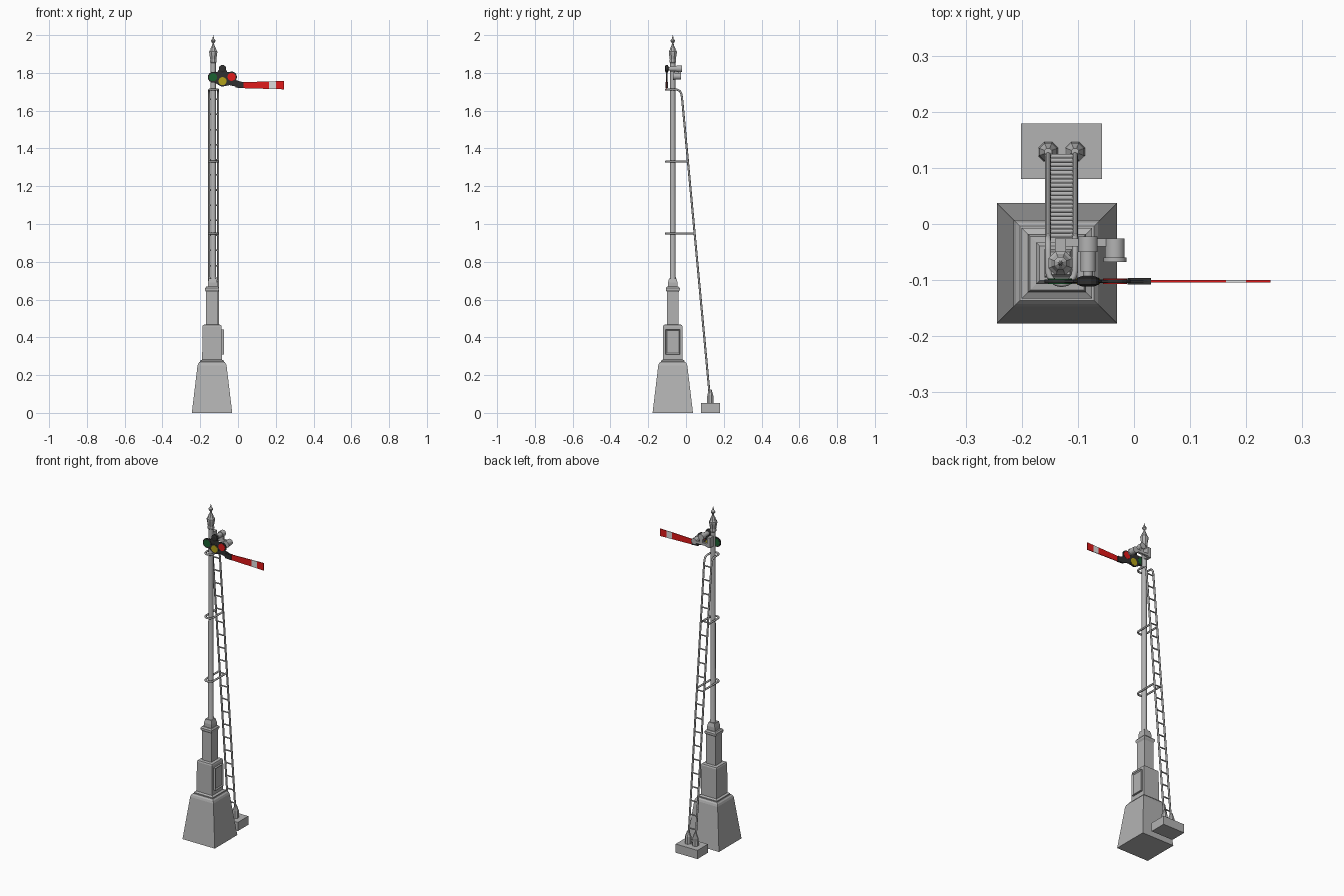
import bpy, bmesh, math
from mathutils import Vector, Matrix

if "Cube" in bpy.data.objects:
    bpy.data.objects.remove(bpy.data.objects["Cube"])


def mat(name, r, g, b):
    m = bpy.data.materials.new(name)
    m.diffuse_color = (r, g, b, 1)
    m.use_nodes = True
    m.node_tree.nodes["Principled BSDF"].inputs["Base Color"].default_value = m.diffuse_color
    return m


GREY = mat("grey", 0.45, 0.45, 0.45)
BLACK = mat("black", 0.03, 0.03, 0.03)
RED = mat("red", 0.75, 0.01, 0.01)
WHITE = mat("white", 0.72, 0.72, 0.72)
GREEN = mat("green", 0.01, 0.12, 0.03)
YELLOW = mat("yellow", 0.45, 0.36, 0.01)
PX, PY = -0.131, -0.07      # post axis
BX = -0.1375                # pedestal axis
AY = -0.102                 # plane of the signal arm


def finish(name, bm, *mats, smooth=False):
    bmesh.ops.recalc_face_normals(bm, faces=bm.faces)
    me = bpy.data.meshes.new(name)
    bm.to_mesh(me)
    bm.free()
    ob = bpy.data.objects.new(name, me)
    bpy.context.collection.objects.link(ob)
    for m in mats:
        me.materials.append(m)
    if smooth:
        bpy.ops.object.select_all(action='DESELECT')
        ob.select_set(True)
        bpy.context.view_layer.objects.active = ob
        bpy.ops.object.shade_smooth_by_angle(angle=math.radians(40))
    return ob


def lathe(name, profile, loc, m, n=12, axis='Z', smooth=False):
    """Stack of n-sided rings (radius, height); n=4 gives squares by half width."""
    bm = bmesh.new()
    k = 1 / math.cos(math.pi / 4) if n == 4 else 1
    rings = []
    for r, h in profile:
        rings.append([bm.verts.new((r * k * math.cos((i + .5) * math.tau / n),
                                    r * k * math.sin((i + .5) * math.tau / n), h)) for i in range(n)])
    for a, b in zip(rings, rings[1:]):
        for i in range(n):
            bm.faces.new((a[i], a[(i + 1) % n], b[(i + 1) % n], b[i]))
    bm.faces.new(rings[0])
    bm.faces.new(rings[-1])
    if axis == 'Y':
        bm.transform(Matrix.Rotation(-math.pi / 2, 4, 'X'))
    bm.transform(Matrix.Translation(loc))
    return finish(name, bm, m, smooth=smooth)


def box(name, x0, x1, y0, y1, z0, z1, m):
    bm = bmesh.new()
    bmesh.ops.create_cube(bm, size=1)
    for v in bm.verts:
        v.co = ((x0 + x1) / 2 + v.co.x * (x1 - x0), (y0 + y1) / 2 + v.co.y * (y1 - y0),
                (z0 + z1) / 2 + v.co.z * (z1 - z0))
    return finish(name, bm, m)


def plate(name, outline, y, t, *mats):
    """Flat x-z outline extruded to thickness t about y."""
    bm = bmesh.new()
    f = bm.faces.new([bm.verts.new((x, y - t / 2, z)) for x, z in outline])
    ex = bmesh.ops.extrude_face_region(bm, geom=[f])
    bmesh.ops.translate(bm, vec=(0, t, 0), verts=[v for v in ex["geom"] if isinstance(v, bmesh.types.BMVert)])
    return finish(name, bm, *mats)


def tube(name, pts, r, m):
    cu = bpy.data.curves.new(name, 'CURVE')
    cu.dimensions = '3D'
    cu.bevel_depth, cu.bevel_resolution, cu.use_fill_caps = r, 2, True
    s = cu.splines.new('POLY')
    s.points.add(len(pts) - 1)
    for p, c in zip(s.points, pts):
        p.co = (*c, 1)
    cu.materials.append(m)
    ob = bpy.data.objects.new(name, cu)
    bpy.context.collection.objects.link(ob)
    bpy.ops.object.select_all(action='DESELECT')
    ob.select_set(True)
    bpy.context.view_layer.objects.active = ob
    bpy.ops.object.convert(target='MESH')


# concrete pedestal and square housing
lathe("pedestal", [(.107, 0), (.077, .25), (.073, .262), (.066, .27)], (BX, PY, 0), GREY, 4)
lathe("housing", [(.063, .268), (.063, .276), (.052, .282), (.051, .458), (.048, .466),
                  (.031, .468), (.031, .64), (.037, .65), (.037, .66), (.031, .668)], (BX, PY, 0), GREY, 4)
lathe("post_socket", [(.025, .665), (.025, .69), (.02, .712)], (BX + .003, PY, 0), GREY, 4)

# access door with recessed panel on the right side
door = box("housing_door", BX + .045, BX + .063, PY - .038, PY + .038, .31, .442, GREY)
bm = bmesh.new()
bm.from_mesh(door.data)
face = max(bm.faces, key=lambda f: f.calc_center_median().x)
bmesh.ops.inset_individual(bm, faces=[face], thickness=.009, depth=0)
bmesh.ops.translate(bm, verts=face.verts, vec=(-.006, 0, 0))
bm.to_mesh(door.data)
bm.free()

# post and finial
lathe("post", [(.0165, .70), (.0165, .72), (.015, .725), (.014, 1.87)], (PX, PY, 0), GREY, 12, smooth=True)
lathe("finial", [(.015, 1.852), (.019, 1.856), (.019, 1.866), (.017, 1.87), (.023, 1.905), (.023, 1.914),
                 (.018, 1.92), (.013, 1.935), (.006, 1.948), (.005, 1.958), (.012, 1.966), (.012, 1.973),
                 (.005, 1.981), (.001, 2.0)], (PX, PY, 0), GREY, 8)

# ladder foot
box("ladder_foot_block", -.201, -.057, .08, .179, 0, .052, GREY)
HW = .024
LX = -.129


def ladder_y(z):
    return .124 - (z - .106) * .148 / 1.594


def front_loop(z):
    """Half circle in front of the post, left to right."""
    return [(LX - HW * math.cos(a), -.083 - HW * math.sin(a), z)
            for a in (math.pi * i / 8 for i in range(9))]


# rails: one rod running up, around the post, and down again
left = [(LX - HW, ladder_y(.05), .05), (LX - HW, ladder_y(1.67), 1.67),
        (LX - HW, -.025, 1.69), (LX - HW, -.032, 1.704), (LX - HW, -.046, 1.711)]
right = [(2 * LX - x, y, z) for x, y, z in reversed(left)]
tube("ladder_rails", left + front_loop(1.711) + right, .0055, GREY)
for s in (-1, 1):
    lathe("ladder_socket", [(.019, .05), (.017, .095), (.011, .112), (.007, .125)],
          (LX + s * HW, ladder_y(.08) + .002, 0), GREY, 8)
for i in range(20):
    z = .14 + i * .08
    tube("ladder_rung", [(LX - HW, ladder_y(z), z), (LX + HW, ladder_y(z), z)], .004, GREY)
for z in (.95, 1.33):
    y = ladder_y(z)
    tube("ladder_hoop", [(LX - HW, y, z)] + front_loop(z) + [(LX + HW, y, z)], .0055, GREY)

# spectacle plate with three coloured lenses
plate("spectacle_plate", [(-.15, 1.757), (-.122, 1.748), (-.095, 1.731), (-.07, 1.73), (-.045, 1.735),
                          (.025, 1.72), (.025, 1.751), (-.012, 1.762), (-.025, 1.803), (-.058, 1.806),
                          (-.07, 1.83), (-.094, 1.83), (-.108, 1.806), (-.135, 1.806)], AY, .005, BLACK)
for nm, x, z, m in (("green", -.132, 1.777, GREEN), ("yellow", -.082, 1.756, YELLOW), ("red", -.034, 1.779, RED)):
    lathe(nm + "_lens_ring", [(.028, -.0035), (.028, .0035)], (x, AY, z), BLACK, 20, 'Y')
    lathe(nm + "_lens", [(.0215, -.0045), (.0215, .0045)], (x, AY, z), m, 20, 'Y')

# arm clamp and arm with white band
plate("arm_clamp", [(-.012, 1.722), (.03, 1.719), (.03, 1.752), (-.012, 1.748)], AY, .011, BLACK)
arm = [("red_arm_inner", .024, .164, RED), ("white_arm_band", .164, .2, WHITE), ("red_arm_tip", .2, .243, RED)]
for nm, a, b, m in arm:
    ha, hb = (.016 + .006 * (x - .024) / .219 for x in (a, b))
    plate(nm, [(a, 1.735 - ha), (b, 1.735 - hb), (b, 1.735 + hb), (a, 1.735 + ha)], AY, .004, m)

# pivot boss, shaft and bearing
lathe("pivot_boss", [(.012, -.009), (.02, -.006), (.02, .006), (.012, .009)], (-.082, AY, 1.822), BLACK, 12, 'Y')
lathe("pivot_shaft", [(.009, -.095), (.009, -.085), (.014, -.085), (.014, -.05), (.018, -.05), (.018, -.022)],
      (-.082, 0, 1.822), GREY, 12, 'Y', True)
# lamp behind the red lens, carried on a bracket behind the post
box("lamp_bracket", -.141, -.02, -.04, -.026, 1.775, 1.79, GREY)
box("bearing_upright", -.092, -.072, -.04, -.026, 1.775, 1.822, GREY)
box("bracket_clamp", -.141, -.121, -.06, -.026, 1.77, 1.83, GREY)
lathe("lamp_body", [(.018, -.062), (.018, -.026)], (-.034, 0, 1.782), GREY, 12, 'Y', True)
lathe("lamp_rim", [(.021, -.068), (.021, -.06)], (-.034, 0, 1.782), GREY, 12, 'Y', True)
